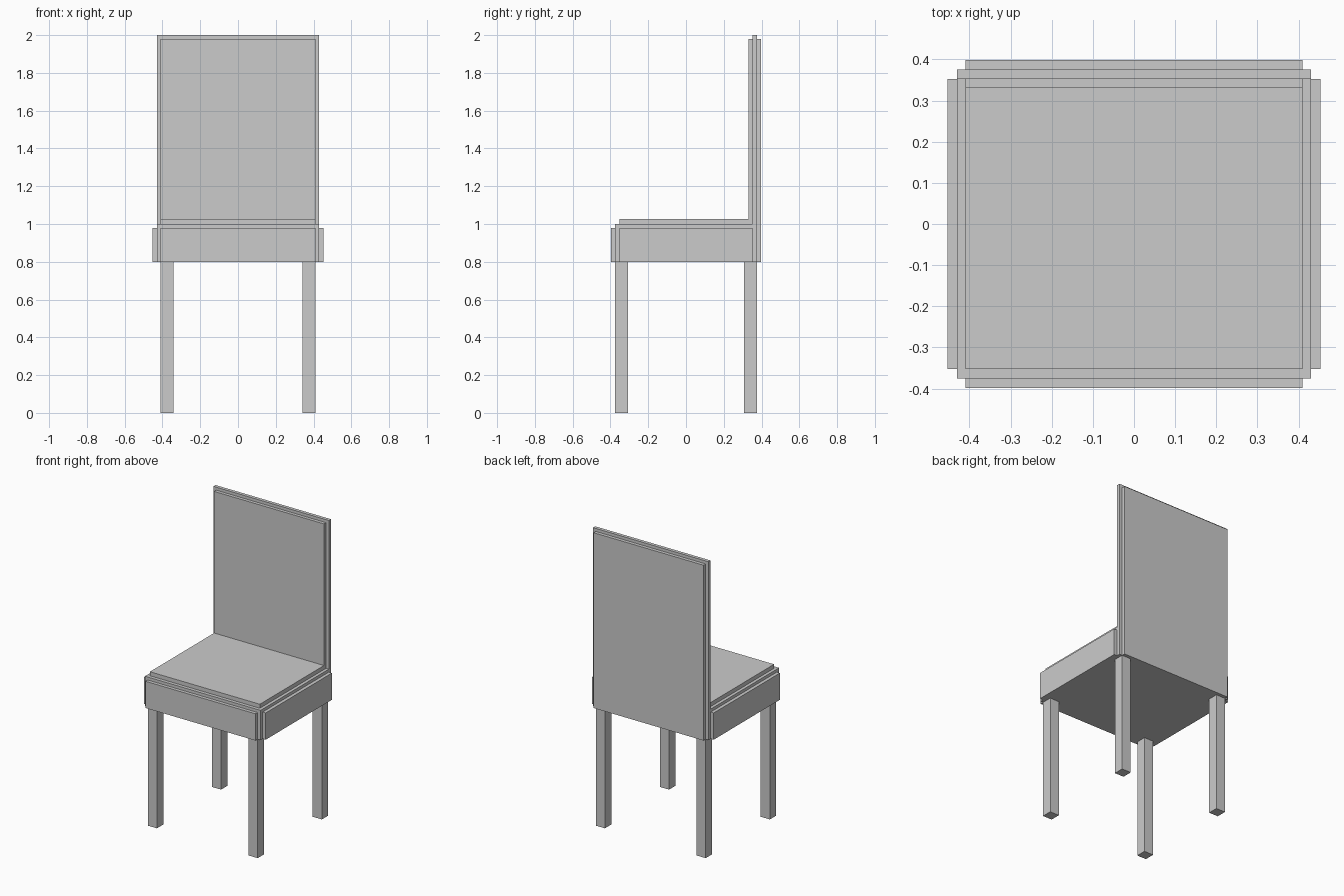
import bpy, bmesh

if "Cube" in bpy.data.objects:
    bpy.data.objects.remove(bpy.data.objects["Cube"])


def finish(name, bm):
    bmesh.ops.recalc_face_normals(bm, faces=bm.faces)
    mesh = bpy.data.meshes.new(name)
    bm.to_mesh(mesh)
    bm.free()
    obj = bpy.data.objects.new(name, mesh)
    bpy.context.collection.objects.link(obj)
    return obj


def extrude_profile(name, points, half_width):
    """Side profile in (y, z), extruded symmetrically along x."""
    bm = bmesh.new()
    face = bm.faces.new([bm.verts.new((-half_width, y, z)) for y, z in points])
    ext = bmesh.ops.extrude_face_region(bm, geom=[face])
    verts = [v for v in ext["geom"] if isinstance(v, bmesh.types.BMVert)]
    bmesh.ops.translate(bm, verts=verts, vec=(2 * half_width, 0, 0))
    return finish(name, bm)


def box(name, x, y, z):
    """Box from (min, max) ranges."""
    bm = bmesh.new()
    bmesh.ops.create_cube(bm, size=1)
    for v in bm.verts:
        v.co = [r[0] if c < 0 else r[1] for c, r in zip(v.co, (x, y, z))]
    return finish(name, bm)


# L-shaped frame: seat block with thin backrest
extrude_profile("seat_and_back_frame", [
    (-0.375, 0.8), (0.375, 0.8), (0.375, 2.0),
    (0.352, 2.0), (0.352, 1.0), (-0.375, 1.0)], 0.43)

# L-shaped cushion over the seat and the front of the backrest
extrude_profile("cushion", [
    (-0.352, 1.0), (0.352, 1.0), (0.352, 1.98),
    (0.33, 1.98), (0.33, 1.027), (-0.352, 1.027)], 0.409)

# Raised outer panels
box("front_panel", (-0.409, 0.409), (-0.398, -0.375), (0.8, 0.98))
box("back_panel", (-0.409, 0.409), (0.375, 0.398), (0.8, 1.98))
for side, s in (("left", -1), ("right", 1)):
    box(f"{side}_panel", sorted((s * 0.43, s * 0.453)), (-0.352, 0.352), (0.8, 0.98))

    # Legs
    for end, e in (("front", -1), ("back", 1)):
        box(f"{end}_{side}_leg", sorted((s * 0.341, s * 0.409)),
            sorted((e * 0.307, e * 0.375)), (0, 0.8))
